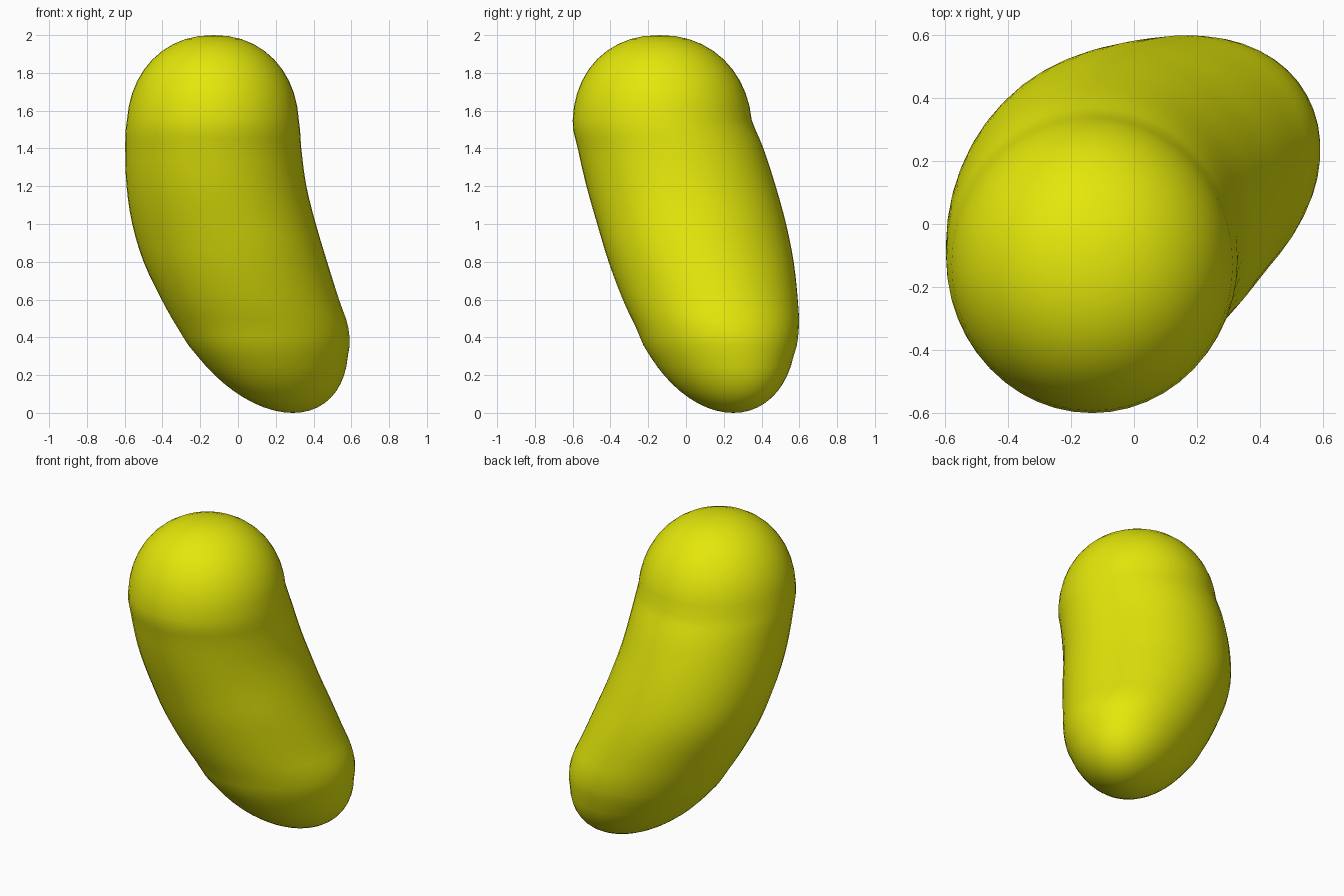
import bpy, bmesh, math

if "Cube" in bpy.data.objects:
    bpy.data.objects.remove(bpy.data.objects["Cube"])

# Middle of the bean: height, left x, right x, front y, back y
OUTLINE = [
    (0.30, -0.215, 0.582, -0.19, 0.57),
    (0.45, -0.32, 0.585, -0.265, 0.598),
    (0.60, -0.405, 0.535, -0.335, 0.592),
    (0.80, -0.50, 0.472, -0.41, 0.57),
    (1.00, -0.56, 0.412, -0.47, 0.53),
    (1.20, -0.59, 0.362, -0.527, 0.475),
    (1.40, -0.597, 0.335, -0.573, 0.41),
    (1.55, -0.588, 0.322, -0.60, 0.348),
]
SEGMENTS, STEPS, CAP = 48, 3, 10


def spline(a, b, c, d, t):
    return tuple(0.5 * (2*q + (r-p)*t + (2*p - 5*q + 4*r - s)*t*t + (3*q - p - 3*r + s)*t**3)
                 for p, q, r, s in zip(a, b, c, d))


def cap(base, pole, height, power):
    """Rounded slices from the base slice to just before the pole."""
    z0, x0, x1, y0, y1 = base
    px, py, pz = pole
    side = 1 if pz > z0 else -1
    u0 = 1 - abs(pz - z0) / height
    f0 = (1 - u0 ** power) ** (1 / power)
    a0 = math.asin(u0)
    rows = []
    for n in range(1, CAP):
        u = math.sin(a0 + (math.pi / 2 - a0) * n / CAP)
        f = (1 - u ** power) ** (1 / power) / f0
        z = pz - side * height * (1 - u)
        s = (z - z0) / (pz - z0)
        cx = (x0 + x1) / 2 * (1 - s) + px * s
        cy = (y0 + y1) / 2 * (1 - s) + py * s
        rx, ry = (x1 - x0) / 2 * f, (y1 - y0) / 2 * f
        rows.append((z, cx - rx, cx + rx, cy - ry, cy + ry))
    return rows


# Slices from bottom to top, with the middle smoothly interpolated
BOTTOM, TOP = (0.29, 0.25, 0.0), (-0.13, -0.14, 2.0)
low = cap(OUTLINE[0], BOTTOM, 0.6, 2.0)[::-1]
high = cap(OUTLINE[-1], TOP, 0.5, 2.15)
control = [low[len(low) // 2]] + OUTLINE + [high[2]]
slices = list(low)
for i in range(1, len(control) - 2):
    for n in range(STEPS):
        slices.append(spline(*control[i - 1:i + 3], n / STEPS))
slices += [OUTLINE[-1]] + high

# Bean body lofted through the slices; the low slices stretch along the lean
bm = bmesh.new()
rings = []
for z, x0, x1, y0, y1 in slices:
    ring = []
    skew = 0.12 * max(0.0, 1 - z / 0.9)
    for k in range(SEGMENTS):
        t = 2 * math.pi * k / SEGMENTS
        ring.append(bm.verts.new(((x0 + x1) / 2 + (x1 - x0) / 2 * math.cos(t - skew),
                                  (y0 + y1) / 2 + (y1 - y0) / 2 * math.sin(t + skew), z)))
    rings.append(ring)
for lo, hi in zip(rings, rings[1:]):
    for k in range(SEGMENTS):
        j = (k + 1) % SEGMENTS
        bm.faces.new((lo[k], lo[j], hi[j], hi[k]))
for ring, point in ((rings[0], BOTTOM), (rings[-1], TOP)):
    pole = bm.verts.new(point)
    for k in range(SEGMENTS):
        bm.faces.new((ring[k], ring[(k + 1) % SEGMENTS], pole))
bmesh.ops.recalc_face_normals(bm, faces=bm.faces)
for f in bm.faces:
    f.smooth = True
mesh = bpy.data.meshes.new("bean_body")
bm.to_mesh(mesh)
bm.free()
bean = bpy.data.objects.new("bean_body", mesh)
bpy.context.collection.objects.link(bean)

# Yellow skin
mat = bpy.data.materials.new("yellow_skin")
mat.diffuse_color = (0.77, 0.8, 0.003, 1)
mat.use_nodes = True
mat.node_tree.nodes["Principled BSDF"].inputs["Base Color"].default_value = mat.diffuse_color
mesh.materials.append(mat)
